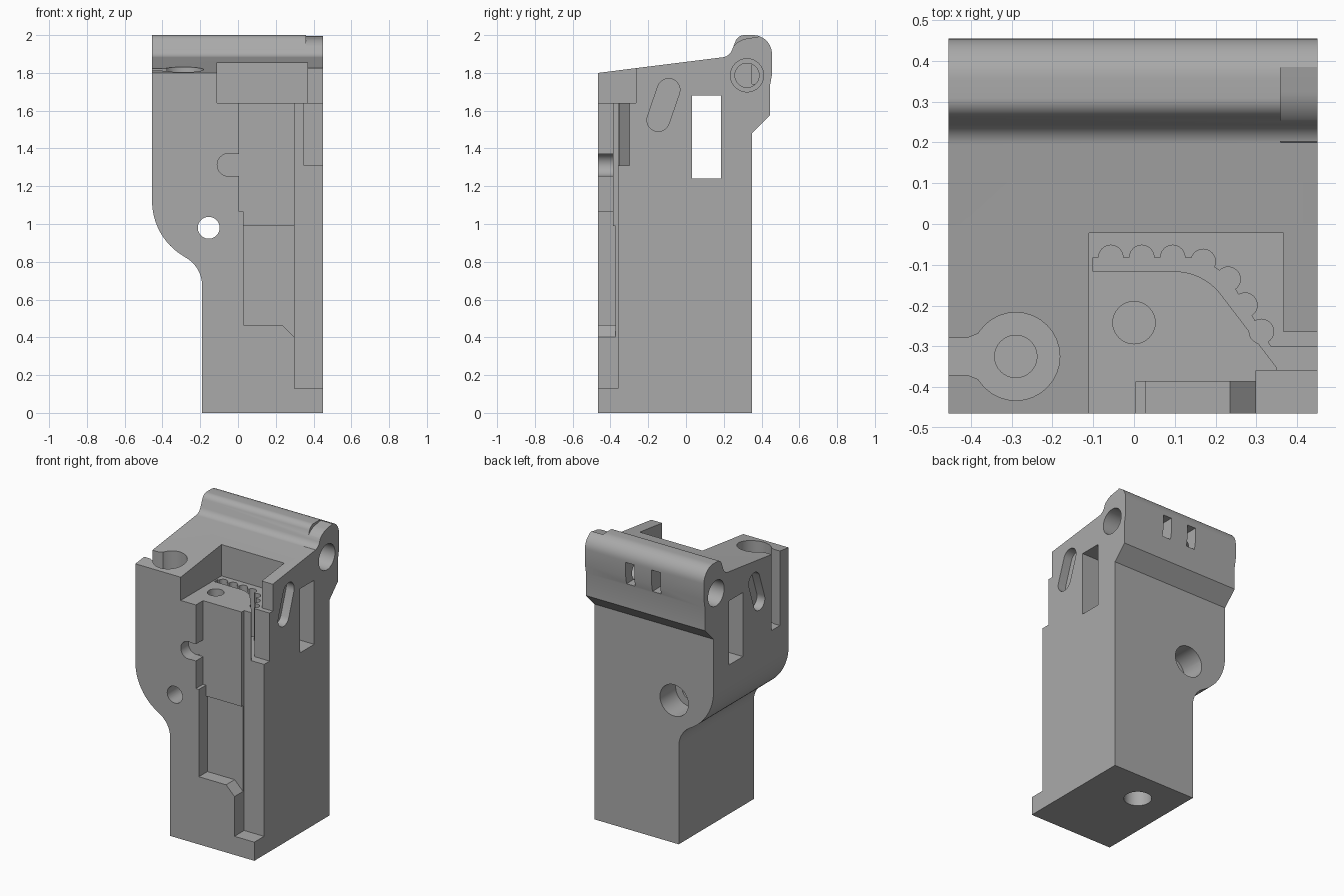
import bpy, bmesh, math
from mathutils import Vector

if "Cube" in bpy.data.objects:
    bpy.data.objects.remove(bpy.data.objects["Cube"])

grey = bpy.data.materials.new("plain_grey")
grey.use_nodes = True
grey.diffuse_color = (0.4, 0.4, 0.4, 1)
grey.node_tree.nodes["Principled BSDF"].inputs["Base Color"].default_value = grey.diffuse_color

# Main limits of the housing and levels shared by several parts
FAR = 3
RIGHT, LEFT = -0.455, 0.45
FRONT, BACK, REAR_RIDGE = -0.465, 0.35, 0.455
STEM = -0.19
POCKET_FLOOR, CHANNEL_FLOOR, WELL_FLOOR = 1.64, 1.31, 1.3
PANEL, LOWER_PANEL, STRIP = -0.387, -0.372, -0.36
PANEL_EDGE, STRIP_EDGE = 0.028, 0.3

# Each extrusion direction with the plane its outline lies in
PLACE = {
    "x": lambda a, b, depth: Vector((depth, a, b)),
    "y": lambda a, b, depth: Vector((a, depth, b)),
    "z": lambda a, b, depth: Vector((a, b, depth)),
}


def prism(name, outline, axis, start, end):
    place = PLACE[axis]
    bm = bmesh.new()
    face = bm.faces.new([bm.verts.new(place(a, b, start)) for a, b in outline])
    extruded = bmesh.ops.extrude_face_region(bm, geom=[face])["geom"]
    verts = [item for item in extruded if isinstance(item, bmesh.types.BMVert)]
    bmesh.ops.translate(bm, verts=verts, vec=place(0, 0, end - start))
    bmesh.ops.recalc_face_normals(bm, faces=bm.faces)
    mesh = bpy.data.meshes.new(name)
    bm.to_mesh(mesh)
    bm.free()
    mesh.materials.append(grey)
    obj = bpy.data.objects.new(name, mesh)
    bpy.context.collection.objects.link(obj)
    return obj


def combine(target, other, operation):
    modifier = target.modifiers.new("combine", "BOOLEAN")
    modifier.operation, modifier.object, modifier.solver = operation, other, "EXACT"
    bpy.context.view_layer.objects.active = target
    bpy.ops.object.modifier_apply(modifier=modifier.name)
    bpy.data.objects.remove(other)


def cut(outline, axis, start, end):
    combine(body, prism("cutter", outline, axis, start, end), "DIFFERENCE")


def arc(centre, radius, start, sweep, steps=12):
    angles = [start + sweep * i / steps for i in range(steps + 1)]
    return [(centre[0] + radius * math.cos(t), centre[1] + radius * math.sin(t)) for t in angles]


def disc(centre, radius):
    return arc(centre, radius, 0, math.tau, 32)[:-1]


def rect(a_min, a_max, b_min, b_max):
    return [(a_min, b_min), (a_max, b_min), (a_max, b_max), (a_min, b_max)]


def capsule(low, high, radius):
    lean = math.atan2(high[1] - low[1], high[0] - low[0]) - math.pi / 2
    return arc(high, radius, lean, math.pi) + arc(low, radius, lean + math.pi, math.pi)


def rounded(corners):
    """Fillet every corner that carries a radius as its third value."""
    outline = []
    for i, corner in enumerate(corners):
        point = Vector(corner[:2])
        if len(corner) == 2:
            outline.append(tuple(point))
            continue
        before = (Vector(corners[i - 1][:2]) - point).normalized()
        after = (Vector(corners[(i + 1) % len(corners)][:2]) - point).normalized()
        half, radius = before.angle(after) / 2, corner[2]
        centre = point + (before + after).normalized() * radius / math.sin(half)
        first = point + before * radius / math.tan(half) - centre
        last = point + after * radius / math.tan(half) - centre
        start = math.atan2(first.y, first.x)
        sweep = math.remainder(math.atan2(last.y, last.x) - start, math.tau)
        outline += arc(centre, radius, start, sweep)
    return outline


def walk(path, first, spacing, count):
    """Evenly spaced points along a polyline."""
    wanted, travelled, found = first, 0, []
    for a, b in zip(path, path[1:]):
        step = (Vector(b) - Vector(a)).length
        while wanted <= travelled + step and len(found) < count:
            found.append(tuple(Vector(a).lerp(Vector(b), (wanted - travelled) / step)))
            wanted += spacing
        travelled += step
    return found


# Housing: side outline intersected with the front outline
side = rounded([
    (FRONT, 0), (BACK, 0), (BACK, 1.48), (0.444, 1.575), (0.444, 1.73), (REAR_RIDGE, 1.79),
    (REAR_RIDGE, 2, 0.1), (0.275, 2, 0.05), (0.23, 1.887, 0.06), (FRONT, 1.8)])
body = prism("housing", side, "x", -FAR, FAR)
front = rounded([
    (LEFT, -FAR), (LEFT, FAR), (RIGHT, FAR), (RIGHT, 0.93, 0.34), (STEM, 0.77, 0.17), (STEM, -FAR)])
combine(body, prism("outline", front, "y", -FAR, FAR), "INTERSECT")

# Stepped pocket in the top, open to the front and the left
cut([(-0.11, -FAR), (FAR, -FAR), (FAR, -0.265), (0.367, -0.265), (0.367, -0.022), (-0.11, -0.022)],
    "z", POCKET_FLOOR, FAR)

# Front recess: main panel, deeper lower panel and side strip
chamfer = [(PANEL_EDGE, 0.465), (0.235, 0.465), (STRIP_EDGE, 0.4)]
cut([(0.005, FAR), (0.005, 1.065), (PANEL_EDGE, 1.065)] + chamfer + [(STRIP_EDGE, FAR)],
    "y", -FAR, PANEL)
cut(chamfer + [(STRIP_EDGE, 0.99), (PANEL_EDGE, 0.99)], "y", -FAR, LOWER_PANEL)
cut(rect(STRIP_EDGE - 0.001, FAR, 0.128, FAR), "y", -FAR, STRIP)

# Round notch opening into the recess
cut(rect(-0.04, 0.02, 1.255, 1.37), "y", -FAR, PANEL)
cut(disc((-0.05, 1.313), 0.06), "y", -FAR, PANEL + 0.005)

# Curved channel with an evenly scalloped outer wall
outer = rounded([(-0.1, -0.082), (0.2, -0.082, 0.15), (0.335, -0.3), (FAR, -0.3)])
inner = rounded([(0.35, -0.4), (0.35, -0.352), (0.17, -0.116, 0.145), (-0.1, -0.116)])
cut(outer + [(FAR, -0.4)] + inner, "z", CHANNEL_FLOOR, FAR)
for centre in walk(outer, 0.043, 0.076, 7):
    cut(disc(centre, 0.03), "z", CHANNEL_FLOOR, FAR)

# Keyhole well in the top, open to the right, and the small vertical holes
well = (-0.29, -0.325)
cut(disc(well, 0.108), "z", WELL_FLOOR, FAR)
cut([(-FAR, -0.37), (-0.41, -0.37), (-0.36, -0.39), (-0.36, -0.26), (-0.41, -0.28), (-FAR, -0.28)],
    "z", WELL_FLOOR, FAR)
for centre, floor in ((well, WELL_FLOOR), ((0, -0.242), POCKET_FLOOR)):
    cut(disc(centre, 0.052), "z", floor - 0.2, FAR)
cut(disc((0.07, 0.12), 0.088), "z", -FAR, 0.6)

# Through hole, counterbored at the back
bolt = (-0.155, 0.98)
cut(disc(bolt, 0.058), "y", -FAR, FAR)
cut(disc(bolt, 0.108), "y", BACK - 0.17, FAR)

# Side window, then counterbored pivots and slanted slots on both sides
cut(rect(0.032, 0.185, 1.24, 1.68), "x", -FAR, FAR)
pivot = (0.323, 1.787)
slot = capsule((-0.147, 1.55), (-0.092, 1.71), 0.06)
for wall, inward in ((LEFT, -1), (RIGHT, 1)):
    for outline, depth in ((disc(pivot, 0.088), 0.15), (disc(pivot, 0.064), 0.35), (slot, 0.06)):
        cut(outline, "x", wall + inward * depth, -inward * FAR)

# Rear slits and the relief at the end of the top ridge
for centre in (-0.09, 0.107):
    cut(rect(centre - 0.033, centre + 0.033, 1.74, 1.89), "y", BACK, FAR)
cut(rounded([(0.2, 1.88), (0.28, 1.975, 0.12), (0.385, 1.992), (0.385, FAR), (0.2, FAR)]),
    "x", 0.36, FAR)

# Smooth the curved walls, keep the edges sharp
bpy.ops.object.select_all(action="DESELECT")
body.select_set(True)
bpy.context.view_layer.objects.active = body
bpy.ops.object.shade_smooth_by_angle(angle=math.radians(30))
